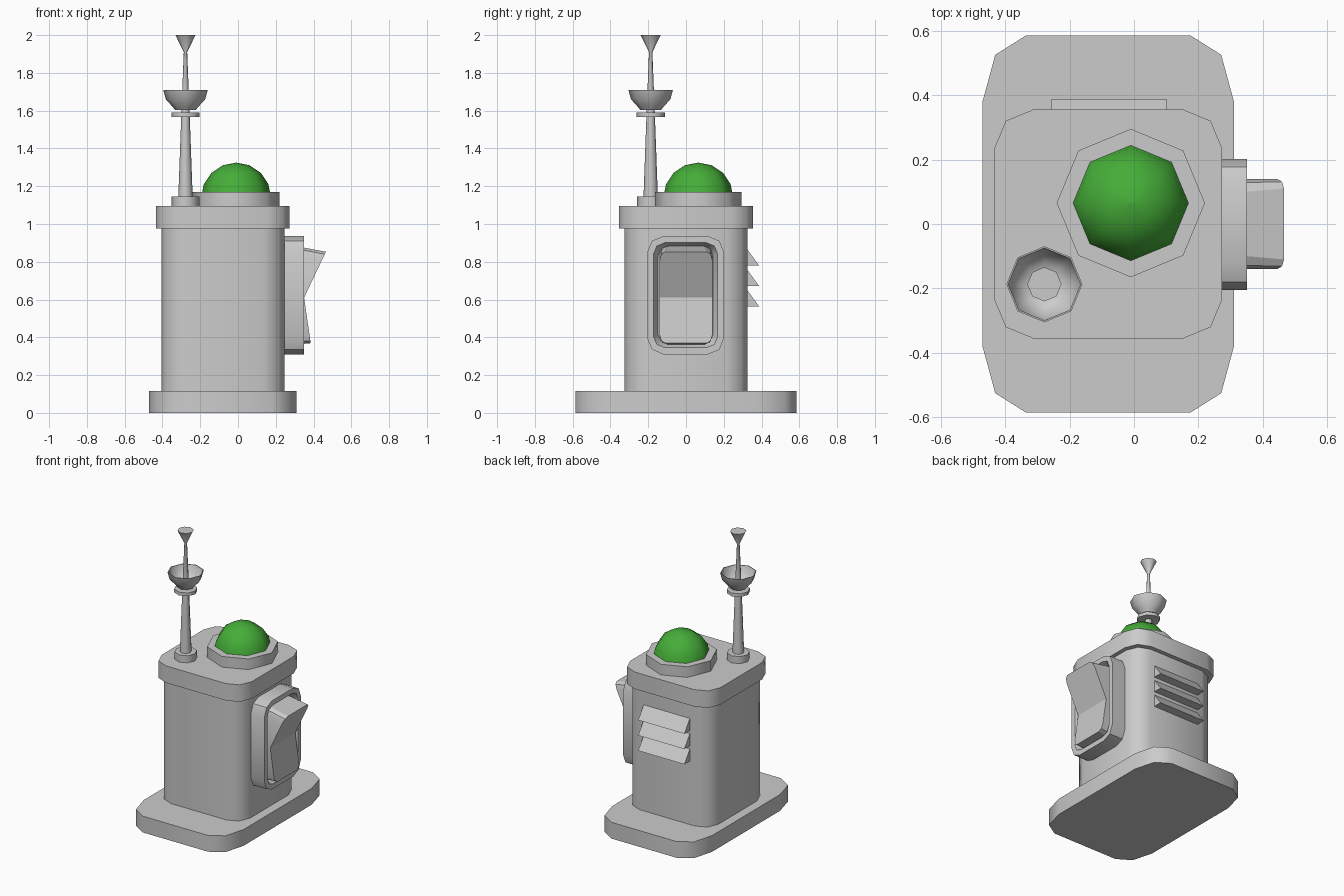
import bpy, bmesh, math

if "Cube" in bpy.data.objects:
    bpy.data.objects.remove(bpy.data.objects["Cube"])


def finish(name, bm, angle=50):
    bmesh.ops.remove_doubles(bm, verts=bm.verts, dist=1e-5)
    bmesh.ops.recalc_face_normals(bm, faces=bm.faces)
    me = bpy.data.meshes.new(name)
    bm.to_mesh(me)
    bm.free()
    ob = bpy.data.objects.new(name, me)
    bpy.context.collection.objects.link(ob)
    bpy.ops.object.select_all(action='DESELECT')
    ob.select_set(True)
    bpy.context.view_layer.objects.active = ob
    bpy.ops.object.shade_smooth_by_angle(angle=math.radians(angle))
    return ob


def loft(name, loops, caps=True, angle=50):
    """Skin a list of equal-length loops of 3D points."""
    bm = bmesh.new()
    rows = [[bm.verts.new(p) for p in loop] for loop in loops]
    n = len(rows[0])
    for a, b in zip(rows, rows[1:]):
        for i in range(n):
            j = (i + 1) % n
            bm.faces.new((a[i], a[j], b[j], b[i]))
    if caps:
        bm.faces.new(rows[0])
        bm.faces.new(rows[-1])
    return finish(name, bm, angle)


def rounded(cu, cv, hu, hv, ru, rv):
    """Rectangle with two-segment elliptical corners."""
    pts = []
    for k, (su, sv) in enumerate(((1, 1), (-1, 1), (-1, -1), (1, -1))):
        for s in range(3):
            a = math.radians(90 * k + 45 * s)
            pts.append((cu + su * (hu - ru) + ru * math.cos(a),
                        cv + sv * (hv - rv) + rv * math.sin(a)))
    return pts


def slab(name, hx, hy, rx, ry, z0, z1):
    outline = rounded(-0.08, 0, hx, hy, rx, ry)
    return loft(name, [[(x, y, z) for x, y in outline] for z in (z0, z1)])


def turned(name, cx, cy, profile, caps=True):
    """Eight-sided turned part from (radius, height) points."""
    ring = [(math.cos(i * math.pi / 4), math.sin(i * math.pi / 4)) for i in range(8)]
    return loft(name, [[(cx + r * c, cy + r * s, z) for c, s in ring]
                       for r, z in profile], caps)


# Cabinet
slab("base_plate", 0.39, 0.585, 0.135, 0.205, 0, 0.115)
slab("body", 0.325, 0.325, 0.11, 0.11, 0.115, 0.975)
slab("top_cap", 0.353, 0.355, 0.12, 0.12, 0.975, 1.095)

# Signal lamp
turned("lamp_collar", -0.01, 0.065, [(0.23, 1.095), (0.23, 1.17)])
steps = [(0.185 * math.cos(a), 1.14 + 0.185 * math.sin(a))
         for a in (math.radians(22.5 * i) for i in range(4))]
dome = turned("lamp_dome", -0.01, 0.065, steps + [(0.0005, 1.325)])
green = bpy.data.materials.new("lamp_green")
green.diffuse_color = (0.06, 0.42, 0.04, 1)
green.use_nodes = True
green.node_tree.nodes["Principled BSDF"].inputs["Base Color"].default_value = green.diffuse_color
dome.data.materials.append(green)

# Antenna
AX, AY = -0.278, -0.187
turned("antenna_foot", AX, AY, [(0.073, 1.095), (0.073, 1.145)])
turned("antenna_mast", AX, AY, [(0.038, 1.145), (0.021, 1.61), (0.009, 1.91), (0.053, 2.0)])
turned("antenna_disc", AX, AY, [(0.075, 1.567), (0.075, 1.59)])
turned("antenna_bowl", AX, AY, [(0.055, 1.603), (0.066, 1.618), (0.104, 1.66), (0.118, 1.71),
                                (0.113, 1.71), (0.099, 1.663), (0.062, 1.623)])

# Switch frame on the right side, with a recessed floor
frame = [(0.24, 0.203, 0.313, 0.085), (0.35, 0.203, 0.313, 0.085),
         (0.35, 0.17, 0.278, 0.06), (0.30, 0.145, 0.255, 0.045)]
loft("switch_frame", [[(x, y, z) for y, z in rounded(-0.002, 0.623, hy, hz, r, r)]
                      for x, hy, hz, r in frame], angle=40)


# Rocker switch: rounded block whose front folds inward at mid height
def front_x(z):
    return 0.35 + (0.475 * (z - 0.61) if z > 0.61 else 0.145 * (0.61 - z))


def with_fold(pts):
    left, right = min(p[0] for p in pts), max(p[0] for p in pts)
    return pts[:6] + [(left, 0.61)] + pts[6:] + [(right, 0.61)]


back = with_fold(rounded(0, 0.623, 0.14, 0.262, 0.045, 0.045))
face = with_fold(rounded(0, 0.611, 0.14, 0.242, 0.03, 0.045))
bm = bmesh.new()
rear = [bm.verts.new((0.295, y, z)) for y, z in back]
fore = [bm.verts.new((front_x(z), y, z)) for y, z in face]
for i in range(14):
    j = (i + 1) % 14
    bm.faces.new((rear[i], rear[j], fore[j], fore[i]))
bm.faces.new(rear)
bm.faces.new(fore[:7] + fore[13:])
bm.faces.new(fore[6:])
finish("rocker_switch", bm, 20)

# Louvres on the back
for k in range(3):
    z = 0.78 - 0.108 * k
    tri = [(0.32, z), (0.387, z), (0.32, z + 0.092)]
    loft(f"vent_louvre_{k + 1}", [[(x, y, h) for y, h in tri] for x in (-0.258, 0.103)], angle=20)
